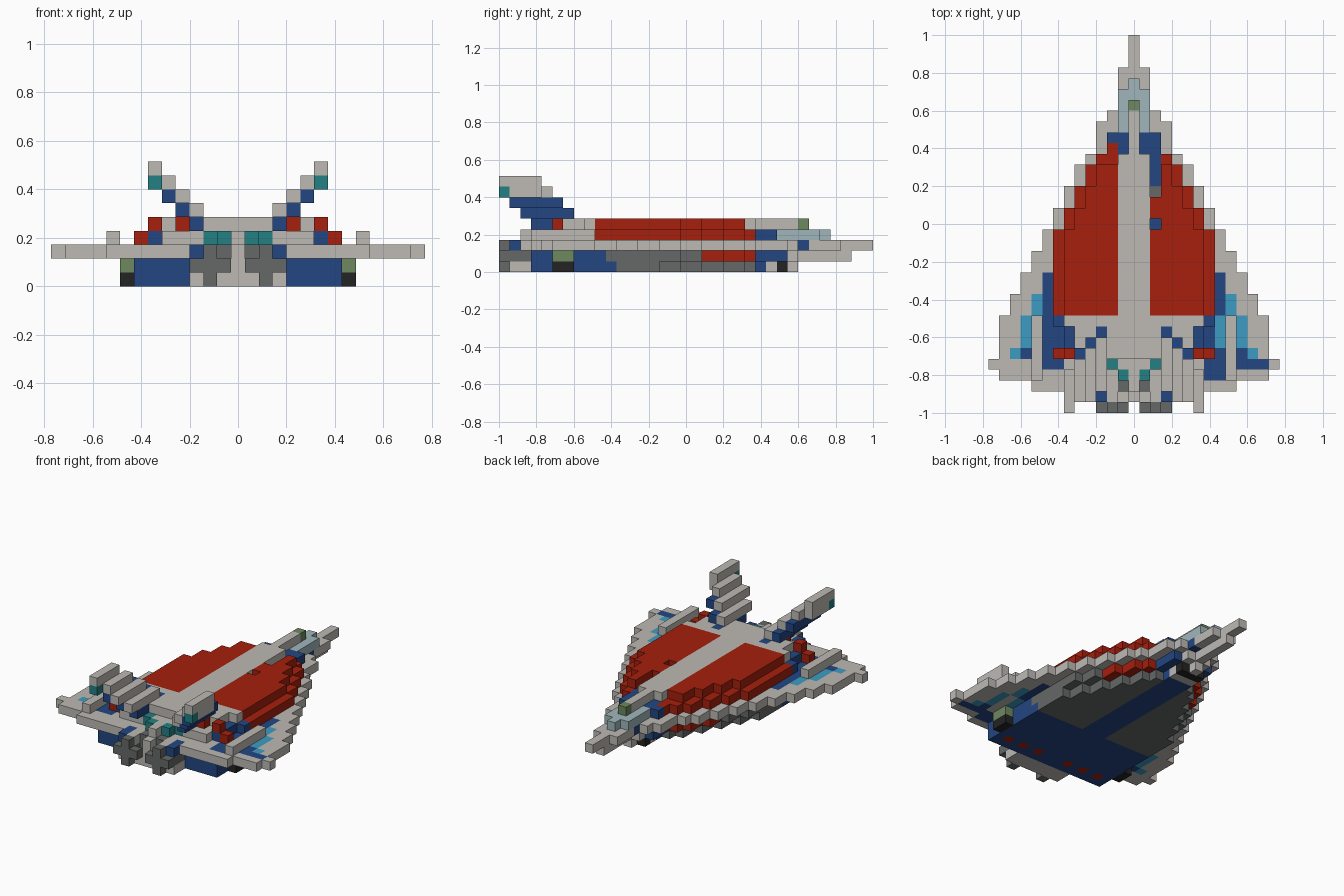
import bpy
import bmesh
from mathutils import Vector

cube = bpy.data.objects.get("Cube")
if cube:
    bpy.data.objects.remove(cube, do_unlink=True)

V = 2 / 35  # block size

COLOURS = {
    "light_grey": (0.51, 0.49, 0.46), "red": (0.38, 0.014, 0.004),
    "blue": (0.016, 0.061, 0.223), "dark_grey": (0.133, 0.138, 0.138),
    "pale_glass": (0.35, 0.47, 0.50), "green": (0.156, 0.246, 0.112),
    "teal": (0.016, 0.216, 0.223), "cyan": (0.048, 0.33, 0.546),
    "black": (0.017, 0.017, 0.017),
}
NAMES = list(COLOURS)
MATS = []
for name, rgb in COLOURS.items():
    m = bpy.data.materials.new(name)
    m.use_nodes = True
    m.diffuse_color = (*rgb, 1)
    bsdf = m.node_tree.nodes["Principled BSDF"]
    bsdf.inputs["Base Color"].default_value = (*rgb, 1)
    bsdf.inputs["Roughness"].default_value = 0.8
    MATS.append(m)

cells = {}  # (column, row, layer) -> (part, colour)


def fill(part, colour, cols, rows, layer, sides=(-1, 1)):
    """Fill a block of cells; cols and rows are inclusive ranges."""
    for s in sides:
        for c in range(cols[0], cols[1] + 1):
            for r in range(rows[0], rows[1] + 1):
                cells[(s * c, r, layer)] = (part, colour)


# Wing half width by last row of each step, from tail to nose
STEPS = [(2, 9), (3, 12), (4, 13), (8, 12), (10, 11), (12, 10), (14, 9), (16, 8),
         (18, 7), (20, 6), (22, 5), (23, 4), (26, 3), (27, 2), (31, 1), (34, 0)]


def half(row):
    return next(h for last, h in STEPS if row <= last)


# Wing plate with painted panels
for r in range(2, 35):
    fill("wing", "light_grey", (0, half(r)), (r, r), 2)
fill("wing", "blue", (7, 8), (4, 8), 2)
fill("wing", "blue", (8, 8), (9, 12), 2)
fill("wing", "cyan", (9, 9), (9, 10), 2)
fill("wing", "cyan", (10, 10), (6, 8), 2)
fill("wing", "blue", (10, 10), (5, 5), 2)
fill("wing", "cyan", (11, 11), (5, 5), 2)
fill("wing", "cyan", (8, 8), (6, 8), 2, (1,))
fill("wing", "blue", (7, 9), (3, 3), 2, (1,))
fill("wing", "blue", (8, 12), (4, 4), 2, (1,))
fill("wing", "blue", (1, 1), (28, 28), 2)
fill("wing_pod", "light_grey", (9, 9), (3, 8), 3)

# Lower hull, banded along its length
BANDS = [(9, "blue"), (18, "dark_grey"), (23, "red"), (26, "blue"), (32, "light_grey")]
for r in range(3, 33):
    colour = next(c for last, c in BANDS if r <= last)
    fill("lower_hull", colour, (0, max(0, min(7, half(r) - 1))), (r, r), 1)

# Keel plate with two dark panels, a blue spine and a row of red lamps
for r in range(3, 26):
    w = max(1, min(7, half(r) - 2))
    fill("keel", "blue", (0, w), (r, r), 0)
    if r > 10:
        fill("keel", "dark_grey", (2, w), (r, r), 0)
for c in (2, 4, 6):
    fill("keel", "red", (c, c), (4, 4), 0)
for r, colour in ((25, "light_grey"), (26, "black"), (27, "light_grey")):
    fill("nose_skid", colour, (0, 1 if r < 27 else 0), (r, r), 0)
fill("landing_skid", "green", (8, 8), (5, 6), 1)
fill("landing_skid", "black", (8, 8), (5, 6), 0)

# Upper hull
for r in range(9, 24):
    fill("upper_hull", "red", (0, min(7, half(r) - 1)), (r, r), 3)
fill("upper_hull", "blue", (0, 2), (24, 25), 3)
fill("upper_hull", "red", (2, 2), (24, 24), 3, (-1,))
fill("upper_hull", "blue", (2, 2), (17, 23), 3, (1,))
fill("upper_hull", "dark_grey", (2, 2), (20, 20), 3, (1,))
fill("upper_hull", "light_grey", (0, 5), (5, 8), 3)
fill("upper_hull", "blue", (6, 7), (8, 8), 3)
fill("upper_hull", "blue", (6, 6), (5, 7), 3)
fill("upper_hull", "red", (7, 7), (5, 5), 3)
fill("upper_hull", "light_grey", (0, 5), (4, 4), 3)
fill("upper_hull", "teal", (2, 2), (4, 4), 3)
fill("upper_hull", "light_grey", (0, 0), (2, 3), 3)
fill("upper_hull", "teal", (1, 1), (3, 3), 3)

# Canopy
fill("canopy", "pale_glass", (0, 1), (26, 29), 3)
fill("canopy", "pale_glass", (0, 0), (30, 30), 3)

# Roof: red panels, light spine and rear deck
for r in range(9, 23):
    fill("roof", "red", (2, min(6, half(r) - 2)), (r, r), 4)
for r in (17, 20, 21, 22):
    cells.pop((2, r, 4), None)
fill("roof", "light_grey", (0, 1), (5, 23), 4)
fill("roof", "light_grey", (0, 0), (24, 27), 4)
fill("roof", "green", (0, 0), (28, 28), 4)
fill("roof", "light_grey", (2, 2), (5, 8), 4)
fill("roof", "light_grey", (3, 5), (6, 8), 4)
fill("roof", "light_grey", (6, 6), (8, 8), 4)
fill("roof", "red", (6, 6), (5, 5), 4)

# Stepped tail fins, leaning outward
fill("fin", "blue", (3, 3), (3, 7), 4)
fill("fin", "red", (4, 4), (5, 5), 4)
fill("fin", "light_grey", (3, 3), (2, 6), 5)
fill("fin", "blue", (4, 4), (2, 6), 5)
fill("fin", "light_grey", (4, 4), (1, 5), 6)
fill("fin", "blue", (5, 5), (1, 5), 6)
fill("fin", "light_grey", (5, 5), (1, 4), 7)
fill("fin", "light_grey", (6, 6), (1, 3), 7)
fill("fin", "teal", (6, 6), (0, 0), 7)
fill("fin", "light_grey", (6, 6), (0, 3), 8)

# Engines: housing and cross-shaped nozzles
for layer in range(3):
    fill("engine_block", "light_grey", (0, 0), (1, 2), layer)
    fill("engine", "dark_grey", (2, 2), (0, 0), layer)
fill("engine", "dark_grey", (1, 3), (0, 0), 1)
fill("engine", "light_grey", (1, 3), (1, 2), 0)
fill("engine", "dark_grey", (2, 3), (1, 2), 1)
fill("engine", "dark_grey", (1, 1), (2, 2), 1)
fill("engine", "light_grey", (2, 2), (1, 2), 2)
fill("engine", "blue", (3, 3), (1, 2), 2)
fill("engine", "dark_grey", (1, 1), (2, 2), 2)

# Turn the exposed sides of the blocks into one mesh per part
PAIRED = {"fin", "engine", "wing_pod", "landing_skid"}
parts = {}
for cell, (part, colour) in cells.items():
    if part in PAIRED:
        part = ("left_" if cell[0] > 0 else "right_") + part
    parts.setdefault(part, []).append((cell, NAMES.index(colour)))

for part, blocks in parts.items():
    bm = bmesh.new()
    for cell, mat in blocks:
        centre = Vector((cell[0], cell[1] - 17, cell[2] + 0.5)) * V
        for axis in range(3):
            for s in (-1, 1):
                n = Vector((0, 0, 0))
                n[axis] = s
                if tuple(int(a + b) for a, b in zip(cell, n)) in cells:
                    continue
                u = Vector((0, 0, 0))
                u[(axis + 1) % 3] = 1
                w = n.cross(u)
                corners = [n + u + w, n - u + w, n - u - w, n + u - w]
                face = bm.faces.new([bm.verts.new(centre + p * V / 2) for p in corners])
                face.material_index = mat
    bmesh.ops.remove_doubles(bm, verts=bm.verts, dist=0.001)
    mesh = bpy.data.meshes.new(part)
    bm.to_mesh(mesh)
    bm.free()
    for m in MATS:
        mesh.materials.append(m)
    bpy.context.collection.objects.link(bpy.data.objects.new(part, mesh))
